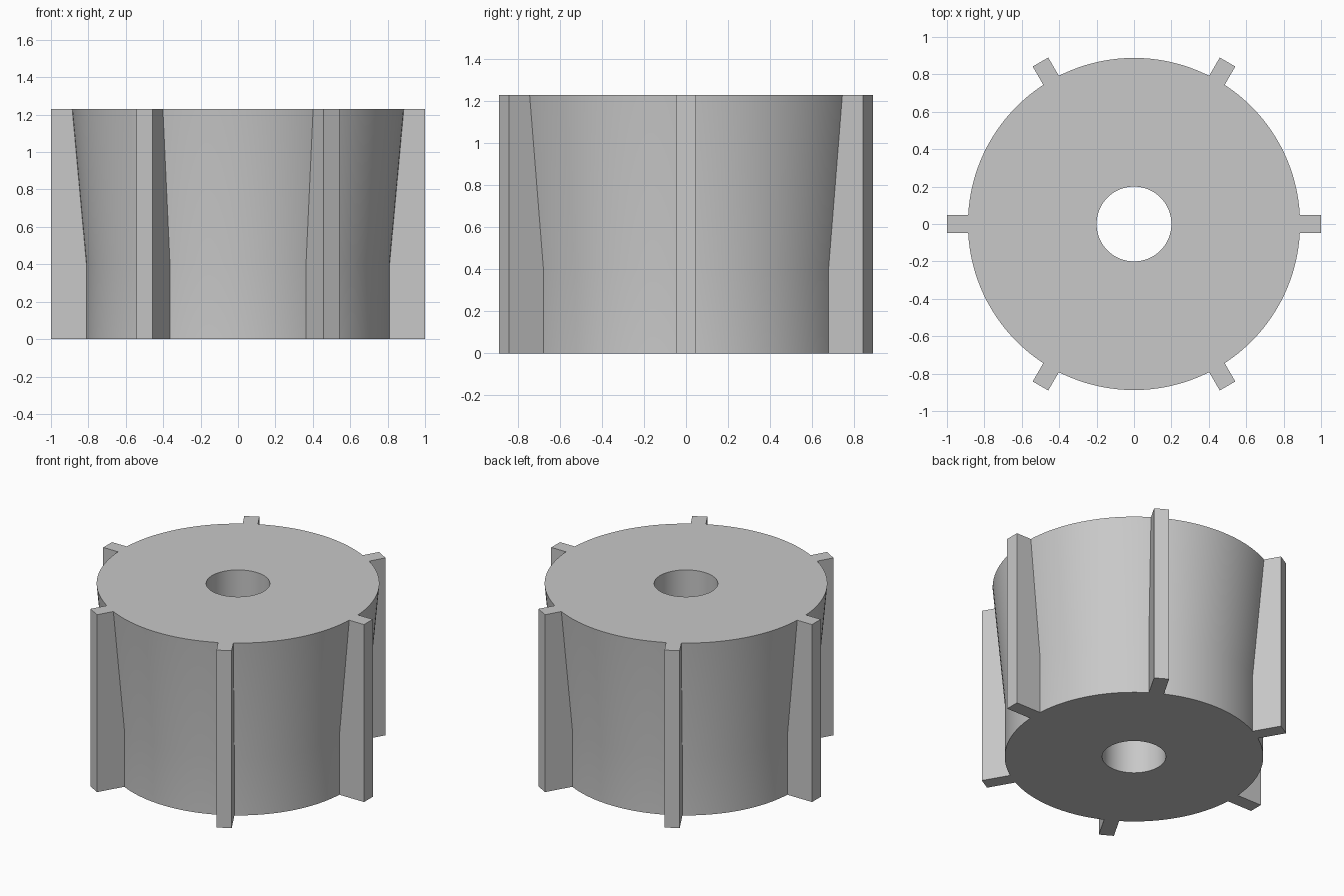
import bpy, bmesh, math
from mathutils import Matrix

HEIGHT, KNEE = 1.23, 0.4            # total height, where the taper starts
R_LOW, R_TOP, R_BORE = 0.812, 0.888, 0.2
FIN_TIP, FIN_HALF, FIN_COUNT = 1.0, 0.048, 6
SEGMENTS = 128

cube = bpy.data.objects.get("Cube")
if cube:
    bpy.data.objects.remove(cube, do_unlink=True)

grey = bpy.data.materials.new("plain_grey")
grey.use_nodes = True
colour = (0.58, 0.58, 0.58, 1)
grey.diffuse_color = colour
grey.node_tree.nodes["Principled BSDF"].inputs["Base Color"].default_value = colour


def finish(bm, name):
    bmesh.ops.remove_doubles(bm, verts=bm.verts, dist=1e-5)
    bmesh.ops.recalc_face_normals(bm, faces=bm.faces)
    mesh = bpy.data.meshes.new(name)
    bm.to_mesh(mesh)
    bm.free()
    mesh.materials.append(grey)
    obj = bpy.data.objects.new(name, mesh)
    bpy.context.collection.objects.link(obj)
    return obj


# Hub: closed profile revolved around z, leaving a through bore
bm = bmesh.new()
profile = [(R_BORE, 0), (R_LOW, 0), (R_LOW, KNEE), (R_TOP, HEIGHT), (R_BORE, HEIGHT)]
verts = [bm.verts.new((r, 0, z)) for r, z in profile]
edges = [bm.edges.new((v, verts[i - 1])) for i, v in enumerate(verts)]
bmesh.ops.spin(bm, geom=verts + edges, axis=(0, 0, 1), cent=(0, 0, 0),
               angle=math.tau, steps=SEGMENTS, use_merge=True)
hub = finish(bm, "hub")
bpy.ops.object.select_all(action="DESELECT")
hub.select_set(True)
bpy.context.view_layer.objects.active = hub
bpy.ops.object.shade_smooth_by_angle(angle=math.radians(30))

# Fins: upright blades whose inner edge follows the hub taper
SINK = 0.004
outline = [(R_LOW - SINK, 0), (FIN_TIP, 0), (FIN_TIP, HEIGHT),
           (R_TOP - SINK, HEIGHT), (R_LOW - SINK, KNEE)]
for i in range(FIN_COUNT):
    bm = bmesh.new()
    face = bm.faces.new([bm.verts.new((r, -FIN_HALF, z)) for r, z in outline])
    side = bmesh.ops.extrude_face_region(bm, geom=[face], use_keep_orig=True)["geom"]
    bmesh.ops.translate(bm, vec=(0, 2 * FIN_HALF, 0),
                        verts=[g for g in side if isinstance(g, bmesh.types.BMVert)])
    bmesh.ops.rotate(bm, verts=bm.verts, cent=(0, 0, 0),
                     matrix=Matrix.Rotation(i * math.tau / FIN_COUNT, 3, "Z"))
    finish(bm, f"fin_{i + 1}")
